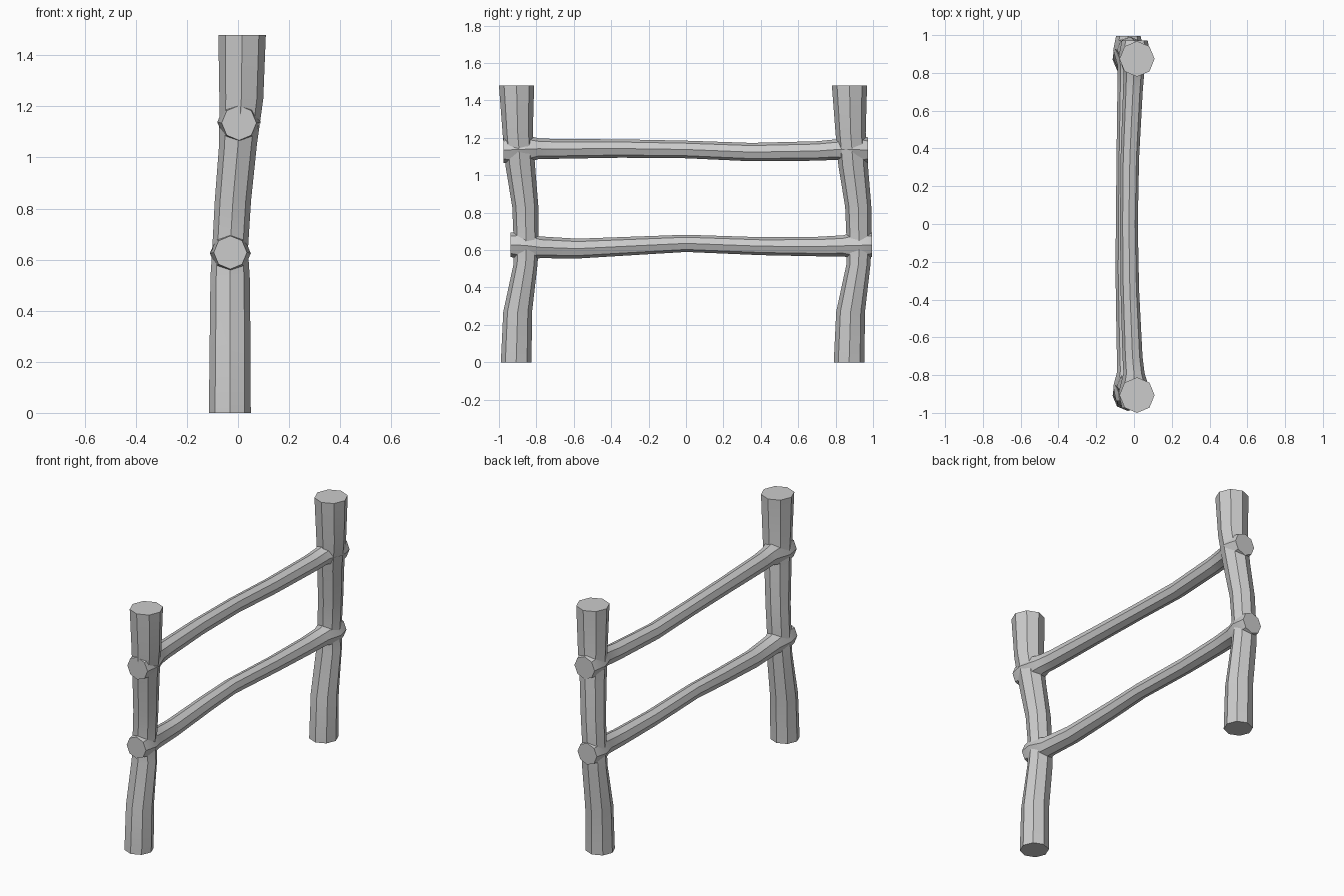
import bpy, bmesh
from math import sin, cos, pi, radians
from mathutils import Vector

SIDES = 8


def tube(name, rings, axis):
    """Eight-sided log: rings are (centre, radius u, radius v) stacked along an axis."""
    u = Vector((1, 0, 0))
    v = Vector((0, 1, 0)) if axis == 'Z' else Vector((0, 0, 1))
    bm = bmesh.new()
    loops = []
    for c, ru, rv in rings:
        loops.append([bm.verts.new(Vector(c) + u * ru * cos(2 * pi * i / SIDES)
                                   + v * rv * sin(2 * pi * i / SIDES)) for i in range(SIDES)])
    for a, b in zip(loops, loops[1:]):
        for i in range(SIDES):
            j = (i + 1) % SIDES
            bm.faces.new((a[i], a[j], b[j], b[i]))
    bm.faces.new(loops[0])
    bm.faces.new(loops[-1])
    bmesh.ops.recalc_face_normals(bm, faces=bm.faces)
    mesh = bpy.data.meshes.new(name)
    bm.to_mesh(mesh)
    bm.free()
    ob = bpy.data.objects.new(name, mesh)
    bpy.context.collection.objects.link(ob)
    bpy.ops.object.select_all(action='DESELECT')
    ob.select_set(True)
    bpy.context.view_layer.objects.active = ob
    bpy.ops.object.shade_smooth_by_angle(angle=radians(30))
    return ob


# Posts: crooked logs, the same shape at both ends (z, x, y, radius x, radius y)
post = [(0.00, -0.032, -0.908, 0.082, 0.082),
        (0.27, -0.031, -0.900, 0.080, 0.077),
        (0.53, -0.031, -0.857, 0.077, 0.064),
        (0.64, -0.031, -0.855, 0.070, 0.066),
        (0.83, -0.020, -0.859, 0.071, 0.070),
        (1.05, 0.000, -0.886, 0.074, 0.079),
        (1.23, 0.013, -0.900, 0.086, 0.081),
        (1.48, 0.016, -0.906, 0.093, 0.094)]
for name, shift in (("front_post", 0), ("back_post", 1.78)):
    tube(name, [((x, y + shift, z), rx, ry) for z, x, y, rx, ry in post], 'Z')

# Rails: wavy poles that swell inside the posts and poke out at both ends (y, x, z, radius)
lower = [(-0.937, -0.030, 0.628, 0.065),
         (-0.86, -0.030, 0.625, 0.080),
         (-0.78, -0.031, 0.615, 0.058),
         (-0.58, -0.040, 0.608, 0.053),
         (-0.25, -0.049, 0.624, 0.049),
         (0.00, -0.050, 0.636, 0.046),
         (0.40, -0.044, 0.621, 0.048),
         (0.70, -0.036, 0.619, 0.052),
         (0.84, -0.031, 0.623, 0.056),
         (0.92, -0.030, 0.625, 0.080),
         (0.995, -0.030, 0.628, 0.065)]
upper = [(-0.975, 0.004, 1.135, 0.068),
         (-0.89, 0.004, 1.138, 0.085),
         (-0.79, 0.000, 1.142, 0.056),
         (-0.70, -0.008, 1.141, 0.053),
         (-0.35, -0.022, 1.143, 0.049),
         (0.00, -0.027, 1.138, 0.047),
         (0.35, -0.022, 1.124, 0.049),
         (0.70, -0.006, 1.130, 0.052),
         (0.81, 0.000, 1.138, 0.055),
         (0.89, 0.004, 1.138, 0.085),
         (0.972, 0.004, 1.135, 0.068)]
for name, path in (("lower_rail", lower), ("upper_rail", upper)):
    tube(name, [((x, y, z), r, r) for y, x, z, r in path], 'Y')
